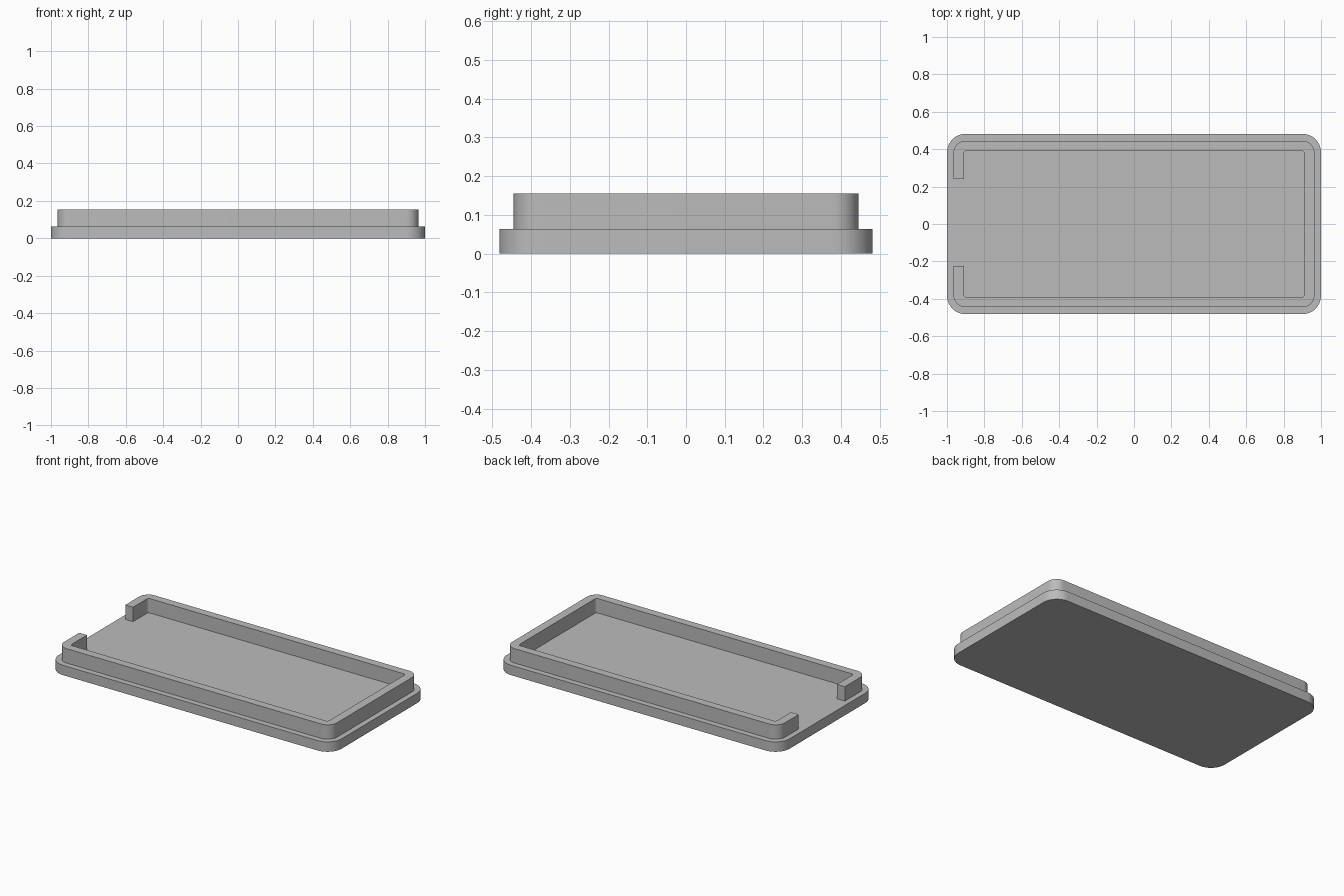
import bpy
import bmesh
from math import sin, cos, pi

cube = bpy.data.objects.get("Cube")
if cube:
    bpy.data.objects.remove(cube, do_unlink=True)

PLATE_TOP, WALL_TOP = 0.063, 0.155
GAP_BACK, GAP_FRONT = 0.24, -0.225
STEPS = 12

grey = bpy.data.materials.new("plain grey")
grey.use_nodes = True
colour = (0.5, 0.5, 0.5, 1)
grey.diffuse_color = colour
grey.node_tree.nodes["Principled BSDF"].inputs["Base Color"].default_value = colour


def rounded_outline(hx, hy, r):
    """Counter-clockwise rounded rectangle, starting at the front -x corner."""
    points = []
    for i, (sx, sy) in enumerate([(-1, -1), (1, -1), (1, 1), (-1, 1)]):
        for k in range(STEPS + 1):
            a = pi + (i + k / STEPS) * pi / 2
            points.append((sx * (hx - r) + r * cos(a), sy * (hy - r) + r * sin(a)))
    return points


def extruded(name, bm, height):
    """Raise the flat faces into a solid and make it an object."""
    result = bmesh.ops.extrude_face_region(bm, geom=bm.faces[:])
    top = [v for v in result["geom"] if isinstance(v, bmesh.types.BMVert)]
    bmesh.ops.translate(bm, verts=top, vec=(0, 0, height))
    bmesh.ops.recalc_face_normals(bm, faces=bm.faces)
    mesh = bpy.data.meshes.new(name)
    bm.to_mesh(mesh)
    bm.free()
    mesh.materials.append(grey)
    obj = bpy.data.objects.new(name, mesh)
    bpy.context.collection.objects.link(obj)
    bpy.ops.object.select_all(action="DESELECT")
    obj.select_set(True)
    bpy.context.view_layer.objects.active = obj
    bpy.ops.object.shade_smooth_by_angle(angle=pi / 6)


# Base plate
bm = bmesh.new()
bm.faces.new([bm.verts.new((x, y, 0)) for x, y in rounded_outline(1, 0.482, 0.1)])
extruded("base_plate", bm, PLATE_TOP)

# Raised lip, open in the middle of the -x end
bm = bmesh.new()
rails = []
for hx, hy, r in [(0.965, 0.445, 0.065), (0.91, 0.393, 0.017)]:
    path = [(-hx, GAP_FRONT)] + rounded_outline(hx, hy, r) + [(-hx, GAP_BACK)]
    rails.append([bm.verts.new((x, y, PLATE_TOP)) for x, y in path])
outer, inner = rails
for i in range(len(outer) - 1):
    bm.faces.new((outer[i], outer[i + 1], inner[i + 1], inner[i]))
extruded("raised_lip", bm, WALL_TOP - PLATE_TOP)
